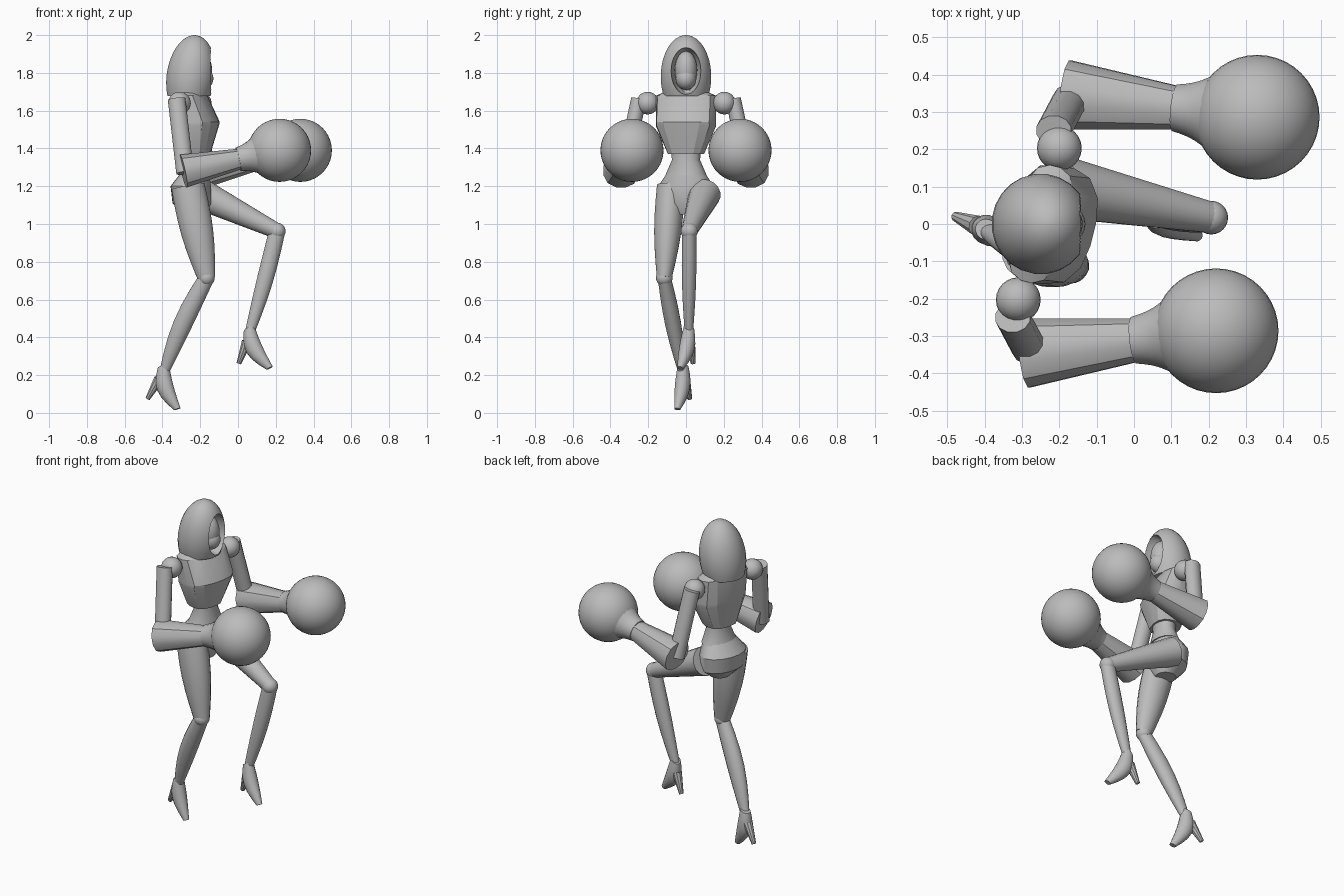
import bpy, bmesh
from math import sin, cos, pi, radians
from mathutils import Vector, Matrix

cube = bpy.data.objects.get("Cube")
if cube:
    bpy.data.objects.remove(cube, do_unlink=True)

grey = bpy.data.materials.new("plain grey")
grey.use_nodes = True
tone = (0.5, 0.5, 0.5, 1)
grey.diffuse_color = tone
grey.node_tree.nodes["Principled BSDF"].inputs["Base Color"].default_value = tone


def finish(obj, angle=35):
    obj.data.materials.clear()
    obj.data.materials.append(grey)
    bpy.ops.object.select_all(action="DESELECT")
    obj.select_set(True)
    bpy.context.view_layer.objects.active = obj
    bpy.ops.object.shade_smooth_by_angle(angle=radians(angle))
    return obj


def loft(name, rings, side, along, sides=16, power=2, place=None, angle=35):
    """Skin parallel oval rings given as (centre, half width, half depth)."""
    along = along.normalized()
    wide = (side - along * side.dot(along)).normalized()
    deep = along.cross(wide)
    bm = bmesh.new()
    loops = []
    for centre, width, depth in rings:
        loop = []
        for k in range(sides):
            turn = 2 * pi * (k + 0.5) / sides
            c, s = cos(turn), sin(turn)
            size = (abs(c) ** power + abs(s) ** power) ** (-1 / power)
            loop.append(bm.verts.new(centre + (wide * c * width + deep * s * depth) * size))
        loops.append(loop)
    for low, high in zip(loops, loops[1:]):
        for k in range(sides):
            following = (k + 1) % sides
            bm.faces.new((low[k], low[following], high[following], high[k]))
    bm.faces.new(loops[0])
    bm.faces.new(loops[-1])
    bmesh.ops.recalc_face_normals(bm, faces=bm.faces)
    if place:
        bm.transform(place)
    mesh = bpy.data.meshes.new(name)
    bm.to_mesh(mesh)
    bm.free()
    obj = bpy.data.objects.new(name, mesh)
    bpy.context.collection.objects.link(obj)
    return finish(obj, angle)


def limb(name, start, end, first, last, swell=0, deep=1, bow=0, steps=6, **style):
    """Tapered limb; swell fattens its middle and bow shifts it along x."""
    start, end = Vector(start), Vector(end)
    rings = []
    for i in range(steps + 1):
        t = i / steps
        middle = sin(pi * t)
        radius = first + (last - first) * t + swell * middle
        rings.append((start.lerp(end, t) + Vector((bow * middle, 0, 0)),
                      radius, radius * deep))
    return loft(name, rings, Vector((0, 1, 0)), end - start, **style)


def trunk(name, rings, **style):
    """Level rings (x, z, half width, half depth), turned a little to one side."""
    rings = [(Vector((x, 0, z)), width, depth) for x, z, width, depth in rings]
    turn = radians(14)
    return loft(name, rings, Vector((sin(turn), cos(turn), 0)), Vector((0, 0, 1)), **style)


def ball(name, centre, size, segments=24):
    bpy.ops.mesh.primitive_uv_sphere_add(
        segments=segments, ring_count=segments // 2, location=centre)
    obj = bpy.context.object
    obj.name = name
    obj.scale = size if isinstance(size, tuple) else (size, size, size)
    return finish(obj)


# Torso
trunk("vest", [
    (-0.23, 1.37, 0.095, 0.08), (-0.22, 1.52, 0.16, 0.11), (-0.22, 1.54, 0.16, 0.115),
    (-0.25, 1.68, 0.16, 0.075), (-0.255, 1.71, 0.09, 0.055)], power=2.7, angle=22)
trunk("waist", [
    (-0.22, 1.42, 0.085, 0.065), (-0.22, 1.34, 0.075, 0.06), (-0.225, 1.26, 0.11, 0.08)])
trunk("hips", [
    (-0.225, 1.28, 0.095, 0.07), (-0.25, 1.2, 0.15, 0.105),
    (-0.245, 1.11, 0.14, 0.1), (-0.23, 1.05, 0.06, 0.06)])
limb("neck", (-0.25, 0, 1.66), (-0.23, 0, 1.78), 0.045, 0.036)

# Hood: a domed egg with a flat base, hollowed for the face
base, levels = radians(-28), 12
dome = []
for i in range(levels):
    rise = base + (pi / 2 - base) * i / (levels - 0.7)
    dome.append((Vector((0.02 * sin(rise) - 0.25, 0, 1.78 + 0.22 * sin(rise))),
                 0.135 * cos(rise), 0.13 * cos(rise)))
hood = loft("hood", dome, Vector((0, 1, 0)), Vector((0, 0, 1)), sides=24)
opening = ball("hood_opening_cutter", (-0.12, 0, 1.81), (0.16, 0.08, 0.125), 32)
opening.hide_render = True
cut = hood.modifiers.new("opening", "BOOLEAN")
cut.operation = "DIFFERENCE"
cut.solver = "EXACT"
cut.object = opening
bpy.context.view_layer.objects.active = hood
bpy.ops.object.modifier_apply(modifier=cut.name)
bpy.data.objects.remove(opening, do_unlink=True)
finish(hood)
ball("head", (-0.205, 0, 1.815), (0.068, 0.06, 0.1))
ball("face_mask", (-0.19, 0, 1.77), (0.06, 0.055, 0.06))

# Arms: the left one sits further forward
for word, s, forward in (("right", -1, 0), ("left", 1, 0.11)):
    elbow = Vector((forward - 0.29, s * 0.345, 1.28))
    fist = Vector((forward + 0.22, s * 0.286, 1.39))
    ball(word + "_shoulder", (forward - 0.31, s * 0.203, 1.64), 0.06)
    limb(word + "_upper_arm", (forward - 0.325, s * 0.25, 1.66),
         (forward - 0.28, s * 0.335, 1.27), 0.042, 0.042, deep=1.15, sides=12)
    limb(word + "_forearm", elbow, elbow.lerp(fist, 0.6), 0.095, 0.058,
         deep=0.95, sides=12, power=2.3)
    limb(word + "_glove_cuff", elbow.lerp(fist, 0.57), elbow.lerp(fist, 0.82),
         0.064, 0.125, swell=-0.012)
    ball(word + "_glove", fist, 0.167, 40)

# Standing right leg
knee = Vector((-0.167, -0.115, 0.715))
limb("right_thigh", (-0.265, -0.08, 1.2), knee, 0.075, 0.04, swell=0.015, deep=1.2)
ball("right_knee", knee, 0.044)
limb("right_shin", knee, (-0.39, -0.02, 0.22), 0.035, 0.022, swell=0.014, deep=1.2, bow=-0.015)

# Raised left leg
knee = Vector((0.207, 0.017, 0.962))
limb("left_thigh", (-0.2, 0.1, 1.16), knee, 0.085, 0.042)
ball("left_knee", knee, 0.045)
limb("left_shin", knee, (0.06, 0.015, 0.42), 0.038, 0.022, swell=0.008, deep=1.15, bow=0.006)

# High-heeled shoes
for word, ankle, tilt in (("right", (-0.395, -0.015, 0.24), 0),
                          ("left", (0.06, 0.015, 0.44), -10)):
    place = (Matrix.Translation(ankle) @ Matrix.Rotation(-0.4, 4, "Z")
             @ Matrix.Rotation(radians(tilt), 4, "Y"))
    limb(word + "_shoe", (0, 0, 0.01), (0.08, 0, -0.22), 0.028, 0.016,
         swell=0.018, deep=1.15, bow=-0.03, place=place)
    limb(word + "_heel", (-0.025, 0, -0.06), (-0.09, 0, -0.165), 0.028, 0.013,
         sides=10, place=place)
